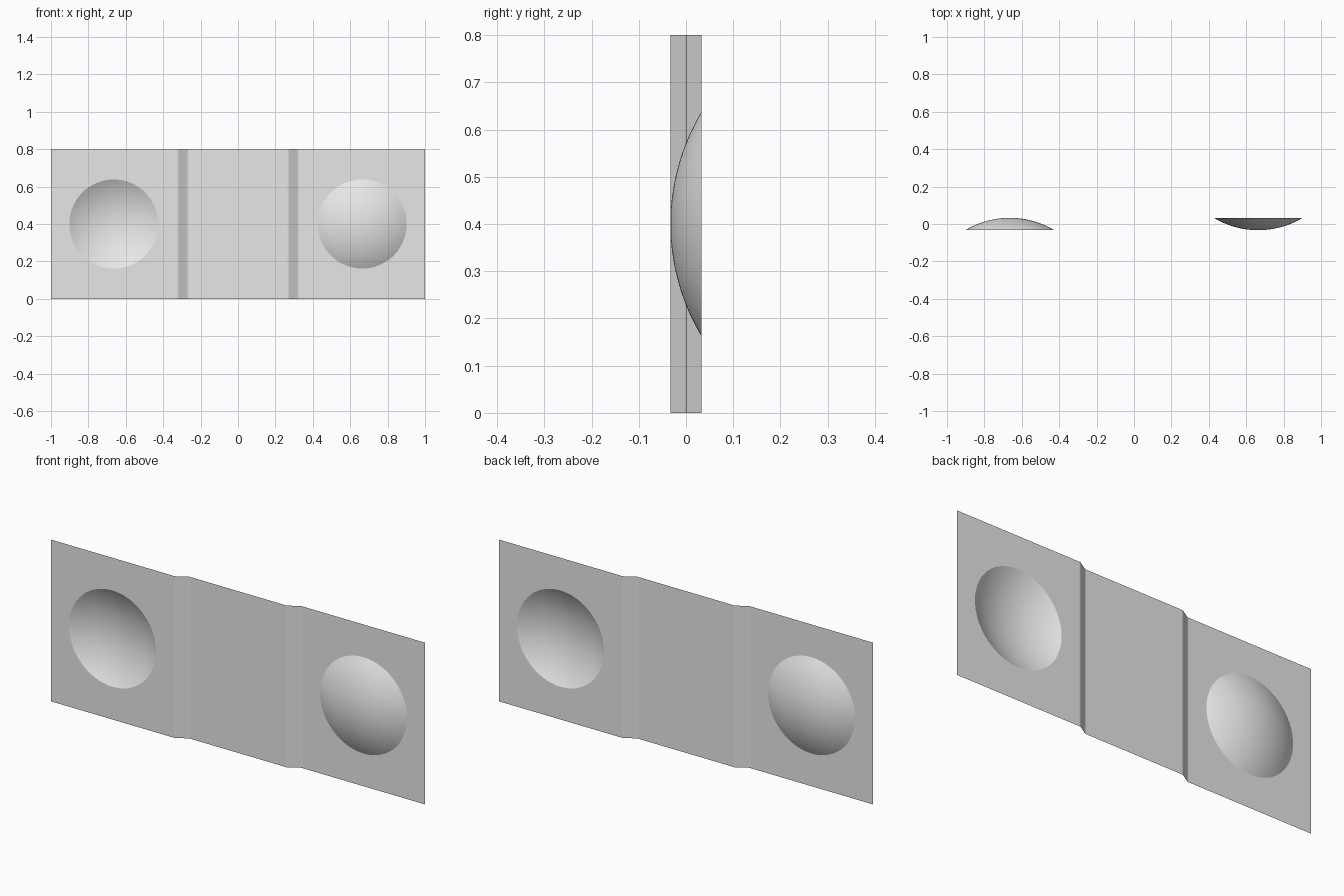
import bpy, bmesh, math
from mathutils import Vector

if "Cube" in bpy.data.objects:
    bpy.data.objects.remove(bpy.data.objects["Cube"], do_unlink=True)

HEIGHT = 0.8
STEP = 0.033        # offset of each outer panel from the middle plane
SEAM = 0.36         # where the stepped web meets an outer panel
DISH_X, DISH_R = 0.664, 0.238
DISH_DEPTH = 2 * STEP
SEGMENTS, RINGS = 96, 14

grey = bpy.data.materials.new("plain grey")
grey.use_nodes = True
grey.diffuse_color = (0.8, 0.8, 0.8, 1)
grey.node_tree.nodes["Principled BSDF"].inputs["Base Color"].default_value = (0.8, 0.8, 0.8, 1)


def finish(name, bm, smooth):
    """Face the sheet forward and turn it into an object."""
    bm.normal_update()
    for f in bm.faces:
        f.smooth = smooth
        if f.normal.y > 0:
            f.normal_flip()
    mesh = bpy.data.meshes.new(name)
    bm.to_mesh(mesh)
    bm.free()
    mesh.materials.append(grey)
    obj = bpy.data.objects.new(name, mesh)
    bpy.context.collection.objects.link(obj)


def loop_edges(bm, points):
    verts = [bm.verts.new(p) for p in points]
    return [bm.edges.new((v, verts[(i + 1) % len(verts)])) for i, v in enumerate(verts)]


def circle(side, radius, y):
    angles = [2 * math.pi * i / SEGMENTS for i in range(SEGMENTS)]
    return [Vector((side * DISH_X + radius * math.cos(a), y,
                    HEIGHT / 2 + radius * math.sin(a))) for a in angles]


def panel(name, side):
    """Flat outer panel with a round opening."""
    y = side * STEP
    bm = bmesh.new()
    corners = [(SEAM, 0), (1, 0), (1, HEIGHT), (SEAM, HEIGHT)]
    edges = loop_edges(bm, [(side * x, y, z) for x, z in corners])
    edges += loop_edges(bm, circle(side, DISH_R, y))
    bmesh.ops.triangle_fill(bm, use_beauty=True, edges=edges, normal=(0, -1, 0))
    finish(name, bm, False)


def dish(name, side):
    """Shallow spherical cap pressed through the middle plane."""
    ball = (DISH_R ** 2 + DISH_DEPTH ** 2) / (2 * DISH_DEPTH)
    spread = math.asin(DISH_R / ball)
    bm = bmesh.new()
    apex = bm.verts.new((side * DISH_X, -side * STEP, HEIGHT / 2))
    previous = None
    for k in range(1, RINGS + 1):
        a = spread * k / RINGS
        y = side * (-STEP + ball * (1 - math.cos(a)))
        ring = [bm.verts.new(p) for p in circle(side, ball * math.sin(a), y)]
        for i in range(SEGMENTS):
            j = (i + 1) % SEGMENTS
            if previous:
                bm.faces.new((previous[i], previous[j], ring[j], ring[i]))
            else:
                bm.faces.new((apex, ring[j], ring[i]))
        previous = ring
    finish(name, bm, True)


def web():
    """Middle sheet with a slanted step at each end, bends slightly rounded."""
    half = [(0.268, 0), (0.322, STEP), (SEAM, STEP)]
    profile = [(-x, -y) for x, y in reversed(half)] + half
    bm = bmesh.new()
    columns = [[bm.verts.new((x, y, z)) for z in (0, HEIGHT)] for x, y in profile]
    for a, b in zip(columns, columns[1:]):
        bm.faces.new((a[0], b[0], b[1], a[1]))
    bends = [e for e in bm.edges if len(e.link_faces) == 2]
    bmesh.ops.bevel(bm, geom=bends, offset=0.005, segments=3, profile=0.5, affect='EDGES')
    finish("stepped_middle_web", bm, False)


web()
for label, s in (("left", 1), ("right", -1)):
    panel(label + "_panel", s)
    dish(label + "_dish", s)
